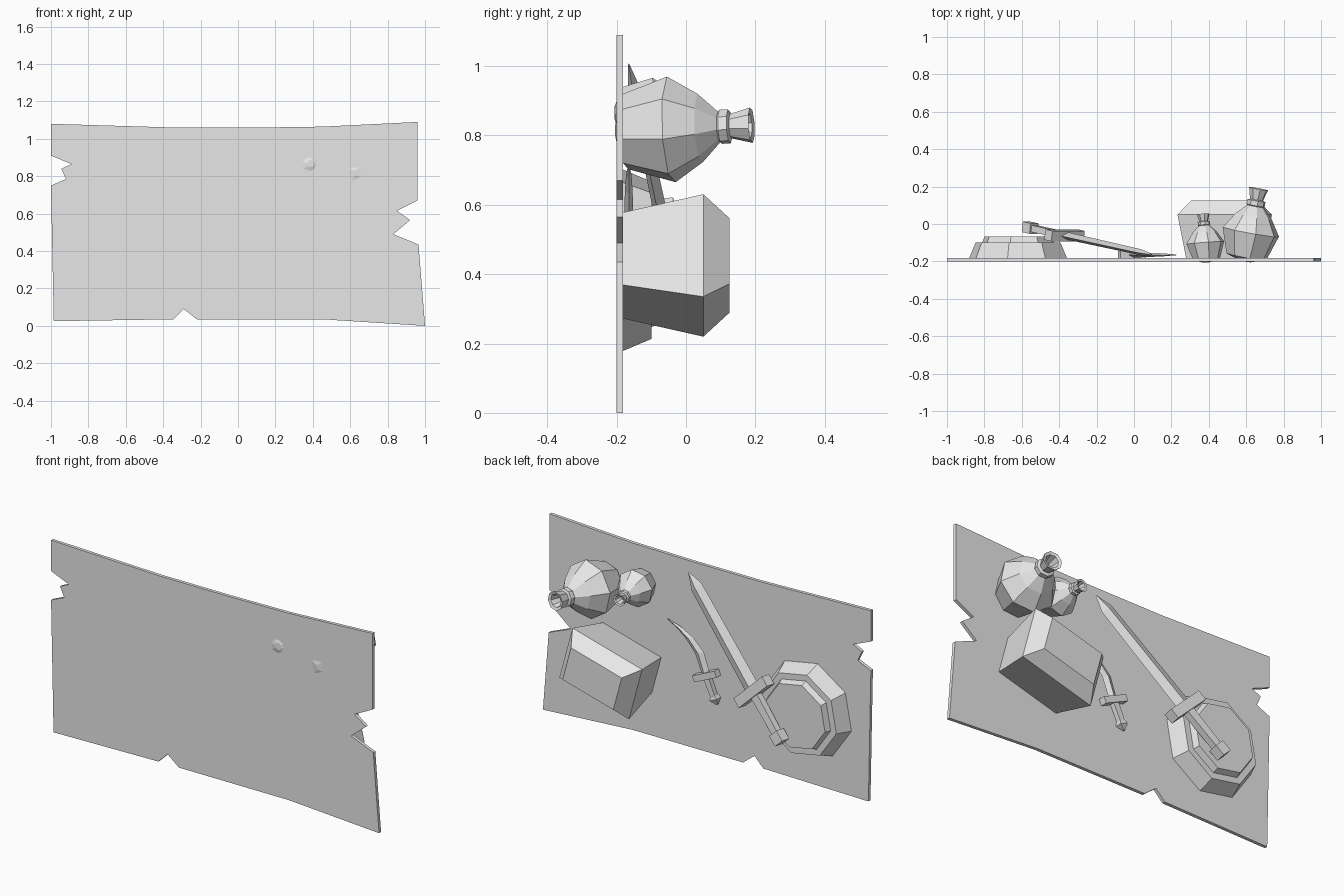
import bpy, bmesh, math
from mathutils import Vector, Matrix

cube = bpy.data.objects.get("Cube")
if cube:
    bpy.data.objects.remove(cube, do_unlink=True)

grey = bpy.data.materials.new("plain_grey")
grey.use_nodes = True
GREY = (0.8, 0.8, 0.8, 1)
grey.diffuse_color = GREY
grey.node_tree.nodes["Principled BSDF"].inputs["Base Color"].default_value = GREY

# Unit cross-sections
RECT = [(1, 1), (-1, 1), (-1, -1), (1, -1)]
DIAMOND = [(1, 0), (0, 1), (-1, 0), (0, -1)]


def polygon(sides, phase=0):
    angles = [math.radians(phase) + math.tau * i / sides for i in range(sides)]
    return [(math.cos(a), math.sin(a)) for a in angles]


def frame(origin, axis, side):
    """Matrix whose z runs along axis and x along side."""
    z = Vector(axis).normalized()
    x = Vector(side)
    x = (x - z * x.dot(z)).normalized()
    y = z.cross(x)
    m = Matrix((x, y, z)).transposed().to_4x4()
    m.translation = Vector(origin)
    return m


def loft(name, matrix, shape, sections):
    """Skin sections (distance, half width, half depth, sideways shift)."""
    bm = bmesh.new()
    rings = []
    for t, w, d, *shift in sections:
        s = shift[0] if shift else 0
        rings.append([bm.verts.new(matrix @ Vector((s + a * w, b * d, t)))
                      for a, b in shape])
    n = len(shape)
    for low, high in zip(rings, rings[1:]):
        for i in range(n):
            j = (i + 1) % n
            bm.faces.new((low[i], low[j], high[j], high[i]))
    bm.faces.new(rings[0][::-1])
    bm.faces.new(rings[-1])
    bmesh.ops.recalc_face_normals(bm, faces=bm.faces[:])
    mesh = bpy.data.meshes.new(name)
    bm.to_mesh(mesh)
    bm.free()
    mesh.materials.append(grey)
    obj = bpy.data.objects.new(name, mesh)
    bpy.context.collection.objects.link(obj)
    return obj


# Ragged cloth sheet, outlined in x and z
outline = [(-1, 1.08), (-.33, 1.06), (.1, 1.06), (.45, 1.065), (.96, 1.09),
           (.96, .67), (.85, .615), (.92, .565), (.83, .49), (.965, .435),
           (1, 0), (.45, .035), (-.22, .035), (-.29, .09), (-.345, .035),
           (-.985, .025), (-1, .75), (-.92, .785), (-.945, .84),
           (-.89, .865), (-1, .91)]
loft("cloth", frame((0, -.2, 0), (0, 1, 0), (1, 0, 0)),
     [(x, -z) for x, z in outline], [(0, 1, 1), (.018, 1, 1)])

# Chest with flared sides and a chamfered lid
loft("chest", frame((.485, 0, .425), (0, 1, 0), (.965, 0, .262)), RECT,
     [(-.199, .182, .105), (.05, .22, .153), (.125, .16, .098)])

# Two hollow-necked pots sharing one profile
pot_profile = [(-.02, .03), (.005, .11), (.14, .155), (.225, .1), (.28, .045),
               (.285, .05), (.31, .05), (.315, .036), (.375, .052),
               (.37, .036), (.31, .025)]


def pot(name, origin, axis, size):
    loft(name, frame(origin, axis, (1, 0, 0)), polygon(8, 10),
         [(t * size, r * size, r * size) for t, r in pot_profile])


pot("large_pot", (.6, -.18, .81), (.17, .95, .05), 1)
pot("small_pot", (.388, -.192, .867), (-.07, .95, -.02), .66)

# Octagonal shield with a raised centre
loft("shield", frame((-.62, 0, .44), (0, 1, 0), (1, 0, 0)), polygon(8, -12),
     [(-.183, .268, .268), (-.1, .232, .232), (-.1, .197, .197),
      (-.068, .184, .184)])

# Sword leaning over the shield
sword = frame((-.555, -.02, .325), (.655, -.145, .68), (-.72, 0, .69))
loft("sword_pommel", sword, RECT, [(-.03, .03, .028), (.03, .03, .028)])
loft("sword_grip", sword, RECT, [(.03, .02, .018), (.24, .024, .018)])
loft("sword_guard", sword, RECT, [(.24, .12, .028), (.295, .12, .028)])
loft("sword_blade", sword, DIAMOND,
     [(.295, .05, .02), (.87, .042, .016), (.955, .003, .002)])

# Curved dagger lying on the cloth
dagger = frame((-.065, -.165, .345), (.415, 0, .91), (.91, 0, -.415))
loft("dagger_pommel", dagger, RECT,
     [(-.025, .004, .004), (.005, .024, .018), (.025, .016, .014)])
loft("dagger_grip", dagger, RECT, [(.025, .015, .013), (.115, .017, .013)])
loft("dagger_guard", dagger, RECT, [(.115, .075, .02), (.15, .075, .02)])
loft("dagger_blade", dagger, DIAMOND,
     [(.15, .026, .014, 0), (.253, .028, .013, -.008),
      (.335, .024, .011, .019), (.4, .015, .008, .06),
      (.458, .002, .002, .111)])
